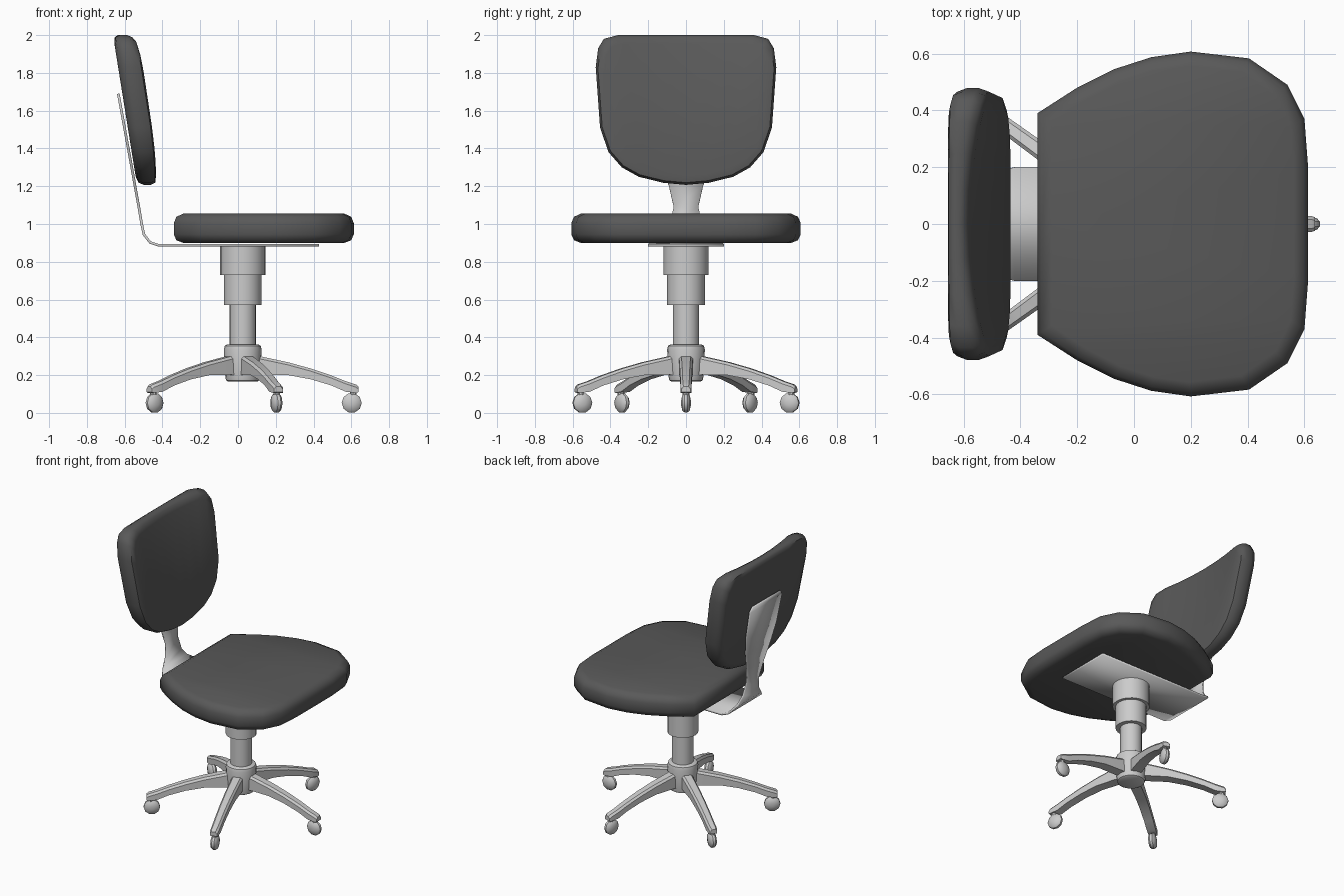
import bpy, bmesh, math
from mathutils import Matrix, Vector

if "Cube" in bpy.data.objects:
    bpy.data.objects.remove(bpy.data.objects["Cube"])

CX = 0.025  # column centre

dark = bpy.data.materials.new("dark_fabric")
dark.diffuse_color = (0.1, 0.1, 0.1, 1)
dark.use_nodes = True
dark.node_tree.nodes["Principled BSDF"].inputs["Base Color"].default_value = dark.diffuse_color


def finish(bm, name, angle=40, mat=None):
    bmesh.ops.recalc_face_normals(bm, faces=bm.faces)
    me = bpy.data.meshes.new(name)
    bm.to_mesh(me)
    bm.free()
    ob = bpy.data.objects.new(name, me)
    bpy.context.collection.objects.link(ob)
    if mat:
        me.materials.append(mat)
    bpy.ops.object.select_all(action='DESELECT')
    ob.select_set(True)
    bpy.context.view_layer.objects.active = ob
    bpy.ops.object.shade_smooth_by_angle(angle=math.radians(angle))
    return ob


def loft(bm, rings, caps=True):
    vr = [[bm.verts.new(p) for p in r] for r in rings]
    n = len(vr[0])
    for a, b in zip(vr, vr[1:]):
        for i in range(n):
            bm.faces.new((a[i], a[(i + 1) % n], b[(i + 1) % n], b[i]))
    if caps:
        bm.faces.new(vr[0])
        bm.faces.new(vr[-1])
    return vr


def lathe(name, profile, sides, matrix):
    bm = bmesh.new()
    loft(bm, [[matrix @ Vector((r * math.cos(2 * math.pi * i / sides),
                                r * math.sin(2 * math.pi * i / sides), z))
               for i in range(sides)] for r, z in profile])
    return finish(bm, name)


def cushion(name, half, rings, place):
    """Mirror a half outline, stack inset rings, cap with strips so it can dish."""
    m = len(half)
    n = 2 * m - 2
    loop = half + [(-u, v) for u, v in half[-2:0:-1]]
    U = max(u for u, v in half)
    lo, hi = min(v for u, v in half), max(v for u, v in half)
    vc, V = (lo + hi) / 2, (hi - lo) / 2
    bm = bmesh.new()
    vr = loft(bm, [[place(u * (1 - s / U), vc + (v - vc) * (1 - s / V), d)
                    for u, v in loop] for s, d in rings], caps=False)
    for ring in (vr[0], vr[-1]):
        for i in range(m // 2):
            ids = list(dict.fromkeys((i, i + 1, m - 2 - i, m - 1 - i)))
            for side in (ids, [(n - k) % n for k in ids]):
                if len(set(side)) > 2:
                    bm.faces.new([ring[k] for k in side])
    return finish(bm, name, 55, dark)


# Seat cushion
seat_half = [(0, -0.34), (0.39, -0.34), (0.48, -0.2), (0.545, -0.07), (0.587, 0.06),
             (0.607, 0.2), (0.583, 0.405), (0.49, 0.54), (0.37, 0.6), (0.2, 0.613), (0, 0.613)]
cushion("seat", seat_half,
        [(0.05, 0), (0.014, 0.014), (0, 0.045), (0, 0.105), (0.014, 0.138), (0.05, 0.155)],
        lambda u, v, d: (v, u, 0.9 + d))

# Backrest cushion: leaning, flat behind, hollowed in front
back_half = [(0, 1.207), (0.12, 1.218), (0.25, 1.25), (0.34, 1.3), (0.41, 1.38), (0.455, 1.51),
             (0.478, 1.83), (0.465, 1.93), (0.435, 1.98), (0.36, 2), (0.25, 2), (0.12, 2), (0, 2)]


def place_back(y, z, d):
    lean = -0.657 + (1.97 - z) * 0.16
    dish = (0.025 + 0.035 * (z - 1.2) / 0.8) * d / 0.135
    return (lean + d - dish * max(0, 1 - (y / 0.45) ** 2), y, z)


cushion("backrest", back_half,
        [(0.045, 0), (0.012, 0.012), (0, 0.045), (0, 0.09), (0.012, 0.122), (0.045, 0.135)],
        place_back)

# Bent support plate: (x, z, half width)
path = [(0.43, 0.887, 0.2), (-0.42, 0.887, 0.2), (-0.465, 0.902, 0.19), (-0.498, 0.945, 0.13),
        (-0.51, 1.0, 0.085), (-0.525, 1.09, 0.065), (-0.545, 1.2, 0.09), (-0.568, 1.33, 0.135),
        (-0.592, 1.46, 0.165), (-0.628, 1.66, 0.175), (-0.634, 1.69, 0.155)]
bm = bmesh.new()
rows = [[bm.verts.new((x, s * w, z)) for s in (-1, 1)] for x, z, w in path]
for a, b in zip(rows, rows[1:]):
    bm.faces.new((a[0], a[1], b[1], b[0]))
plate = finish(bm, "support_plate")
mod = plate.modifiers.new("thickness", 'SOLIDIFY')
mod.thickness = 0.014
mod.offset = 0

# Telescopic column and hub
axis = Matrix.Translation((CX, 0, 0))
for name, r, z0, z1 in (("upper_sleeve", 0.12, 0.73, 0.885),
                        ("middle_sleeve", 0.1, 0.57, 0.73),
                        ("gas_column", 0.07, 0.35, 0.57)):
    lathe(name, [(r, z0), (r, z1)], 20, axis)
lathe("hub", [(0.075, 0.165), (0.088, 0.172), (0.092, 0.19), (0.1, 0.335),
              (0.095, 0.355), (0.082, 0.363)], 20, axis)

# Five arched legs with casters: (radius, bottom z, top z, half width)
leg = [(0.05, 0.2, 0.31, 0.036), (0.1, 0.202, 0.298, 0.036), (0.24, 0.2, 0.268, 0.034),
       (0.36, 0.178, 0.235, 0.032), (0.47, 0.145, 0.198, 0.03), (0.545, 0.112, 0.168, 0.029),
       (0.6, 0.106, 0.15, 0.028), (0.612, 0.11, 0.14, 0.024)]
wheel = [(0.012, -0.026), (0.042, -0.02), (0.053, -0.008), (0.053, 0.008),
         (0.042, 0.02), (0.012, 0.026)]
for k in range(5):
    turn = axis @ Matrix.Rotation(math.radians(72 * k), 4, 'Z')
    bm = bmesh.new()
    loft(bm, [[turn @ Vector((r, y, z)) for y, z in
               ((-w, b), (w, b), (w, t - 0.014), (w - 0.012, t), (-w + 0.012, t), (-w, t - 0.014))]
              for r, b, t, w in leg])
    finish(bm, f"leg_{k + 1}", 35)
    lathe(f"caster_stem_{k + 1}", [(0.018, 0.08), (0.018, 0.12)], 8,
          turn @ Matrix.Translation((0.585, 0, 0)))
    lathe(f"caster_wheel_{k + 1}", wheel, 10,
          turn @ Matrix.Translation((0.577, 0, 0.053)) @ Matrix.Rotation(math.pi / 2, 4, 'X'))
